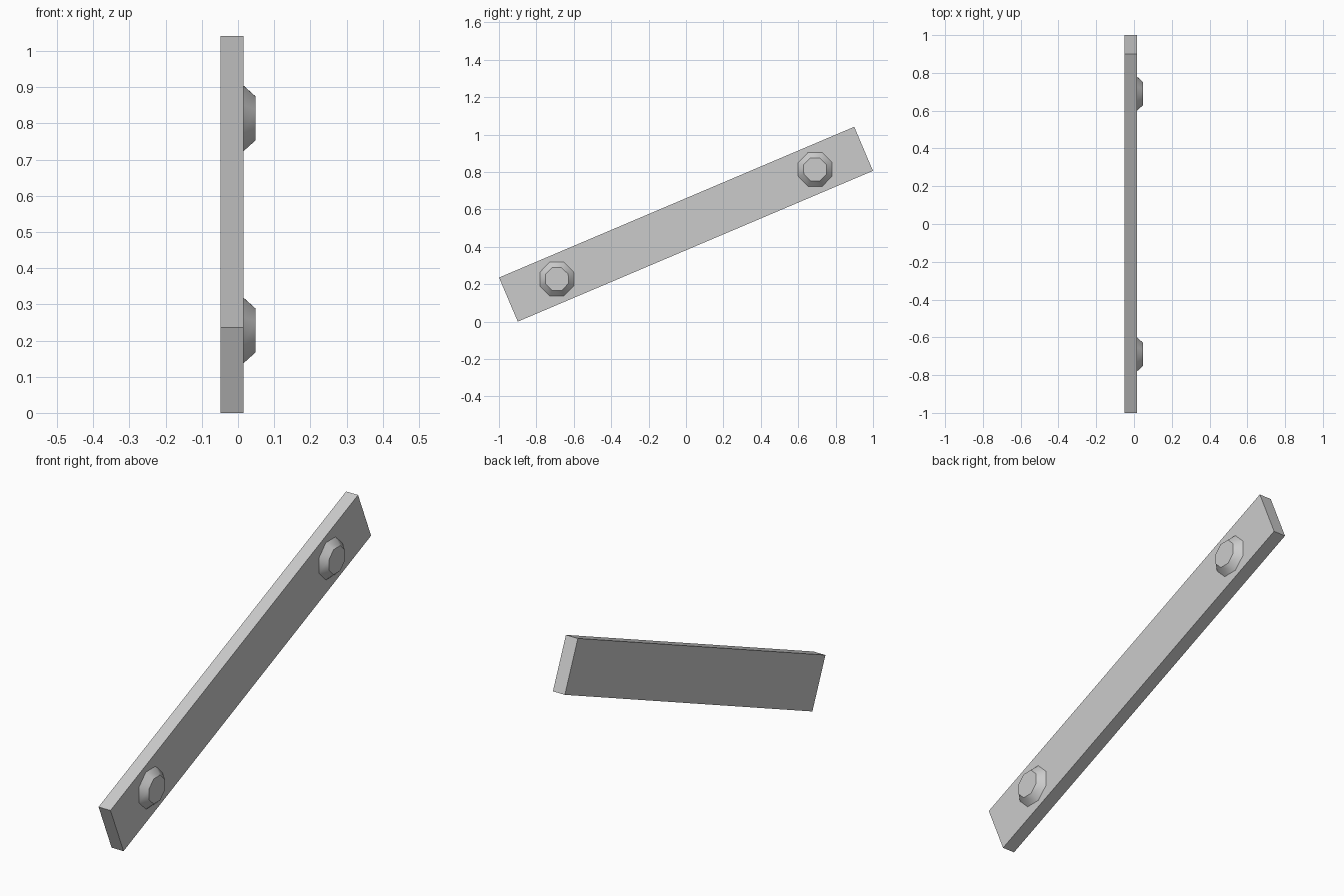
import bpy, bmesh, math
from mathutils import Matrix

if "Cube" in bpy.data.objects:
    bpy.data.objects.remove(bpy.data.objects["Cube"])

TILT = math.radians(23)
LENGTH, WIDTH = 2.063, 0.256
BACK, FACE, BOLT_TOP = -0.049, 0.015, 0.048
MID_Z = (LENGTH * math.sin(TILT) + WIDTH * math.cos(TILT)) / 2

# Frame of the tilted plank: local y runs along its length
frame = Matrix.Translation((0, 0, MID_Z)) @ Matrix.Rotation(TILT, 4, 'X')


def add_object(name, bm, matrix):
    mesh = bpy.data.meshes.new(name)
    bm.to_mesh(mesh)
    bm.free()
    obj = bpy.data.objects.new(name, mesh)
    bpy.context.collection.objects.link(obj)
    obj.matrix_world = matrix
    return obj


# Plank
bm = bmesh.new()
bmesh.ops.create_cube(bm, size=1)
bmesh.ops.scale(bm, vec=(FACE - BACK, LENGTH, WIDTH), verts=bm.verts)
bmesh.ops.translate(bm, vec=((FACE + BACK) / 2, 0, 0), verts=bm.verts)
add_object("plank", bm, frame)

# Two tapered eight-sided bolt heads on the +x face
for name, y in (("lower_bolt", -0.75), ("upper_bolt", 0.75)):
    bm = bmesh.new()
    bmesh.ops.create_cone(bm, cap_ends=True, segments=8, radius1=0.098,
                          radius2=0.066, depth=BOLT_TOP - FACE)
    # The base sits against the plank, so it needs no face
    bm.normal_update()
    base = [f for f in bm.faces if f.normal.z < -0.9]
    bmesh.ops.delete(bm, geom=base, context='FACES_ONLY')
    turn = Matrix.Rotation(math.radians(90), 4, 'Y')
    place = Matrix.Translation(((FACE + BOLT_TOP) / 2, y, 0))
    bolt = add_object(name, bm, frame @ place @ turn)
    bpy.ops.object.select_all(action='DESELECT')
    bolt.select_set(True)
    bpy.context.view_layer.objects.active = bolt
    bpy.ops.object.shade_smooth_by_angle(angle=math.radians(40))
